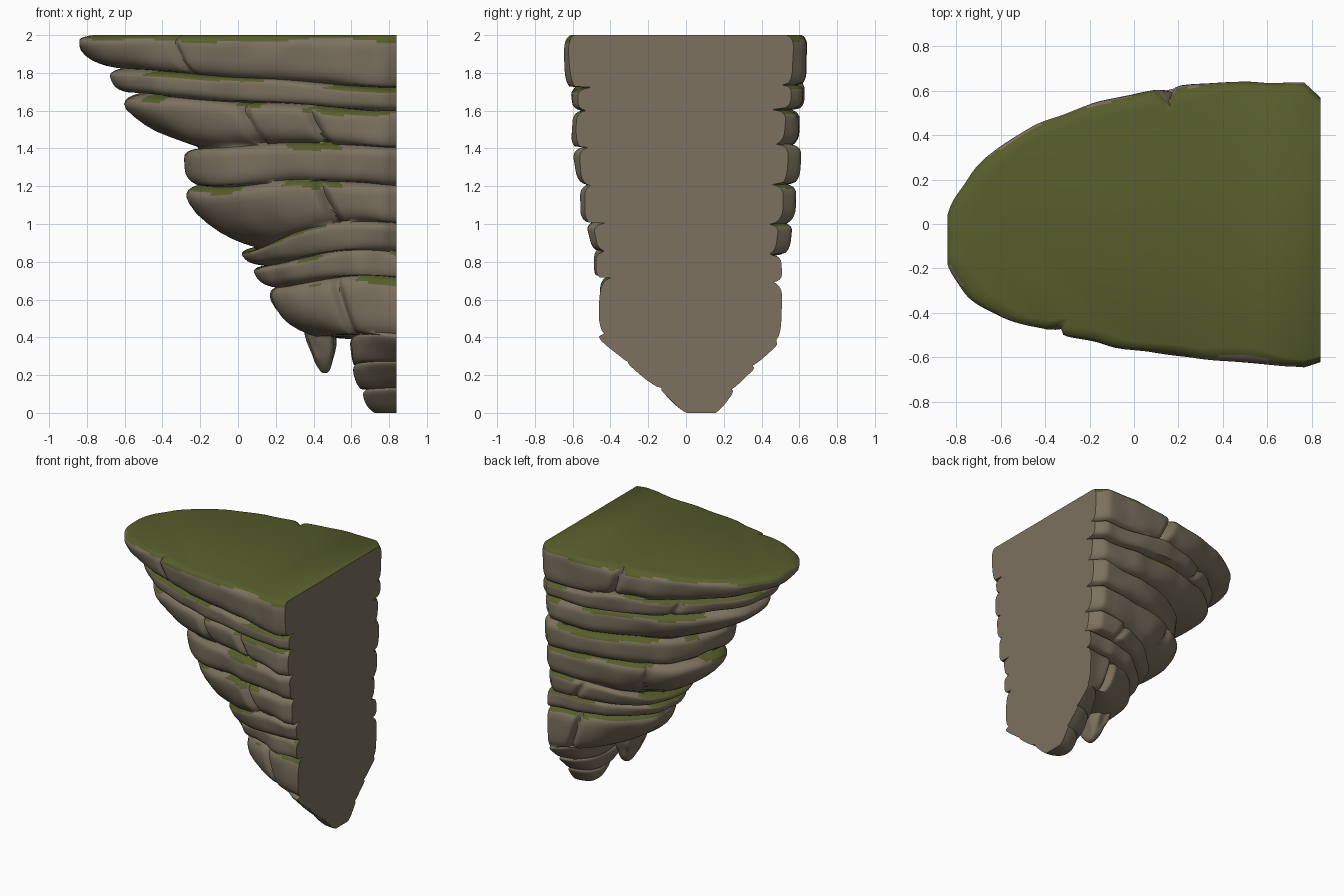
import bpy, bmesh, math
from mathutils import Vector, noise

cube = bpy.data.objects.get("Cube")
if cube:
    bpy.data.objects.remove(cube)

FLAT_X = 0.84
SEGMENTS = 190

# Strata, top to bottom: top z, dip of the top at the tip,
# tip x at top, tip x at bottom, front y, back y
LAYERS = [
    (2.00, 0, -.86, -.70, -.65, .64),
    (1.75, -.06, -.68, -.63, -.62, .62),
    (1.62, -.06, -.65, -.27, -.60, .60),
    (1.42, .02, -.29, -.26, -.60, .60),
    (1.21, .01, -.29, .07, -.57, .59),
    (1.00, .15, .01, .09, -.53, .56),
    (.84, .08, .08, .14, -.47, .50),
    (.70, .05, .16, .40, -.46, .49),
    (.39, 0, .60, .61, -.45, .49),
    (.25, 0, .61, .65, -.32, .37),
    (.12, 0, .66, .71, -.15, .26),
    (.00, 0, .73, .73, -.01, .17),
]
# Rounded cross-section shared by the strata: depth fraction, inset
SECTION = [(0, .07), (.02, .052), (.05, .035), (.09, .02), (.14, .01), (.2, .003), (.3, 0),
           (.45, 0), (.6, 0), (.72, .002), (.82, .01), (.9, .022), (.96, .04)]
# Vertical cracks: stratum, x, side, depth
CRACKS = [(0, .12, 1, .06), (0, -.38, -1, .03), (2, 0, -1, .04), (2, .36, -1, .04),
          (4, .42, -1, .05), (4, 0, 1, .03), (1, -.3, 1, .03),
          (7, .58, 1, .05), (7, .5, -1, .04), (5, .5, 1, .03)]


def material(name, colour):
    mat = bpy.data.materials.new(name)
    mat.use_nodes = True
    mat.diffuse_color = (*colour, 1)
    mat.node_tree.nodes["Principled BSDF"].inputs["Base Color"].default_value = (*colour, 1)
    return mat


rock = material("brown_rock", (.20, .165, .113))
moss = material("olive_moss", (.095, .11, .025))


def lerp(a, b, t):
    return a + (b - a) * t


def power(v, p):
    return math.copysign(abs(v) ** p, v)


def ring(index, t, inset):
    """One horseshoe outline of a stratum, from the front corner to the back."""
    top, dip_a, tip_a, tip_b, front, back = LAYERS[index]
    below = LAYERS[index + 1]
    level = lerp(top, below[0], t)
    dip = lerp(dip_a, below[1], t)
    tip = lerp(tip_a, tip_b, t * t)
    taper = t if index > 7 else t * .4
    front, back = lerp(front, below[4], taper), lerp(back, below[5], taper)
    mid, half = (front + back) / 2, (back - front) / 2
    fade = max(0, min(1, (2 - level) / .2, level / .3))
    points = []
    for i in range(SEGMENTS + 1):
        a = math.pi * (i / SEGMENTS - .5)
        c, s = max(0, math.cos(a)), math.sin(a)
        if i in (0, SEGMENTS):
            c = 0
        x = FLAT_X - (FLAT_X - tip) * power(c, .92)
        y = mid + half * power(s, .86)
        # The nose leans to the front while the back flank bulges
        if index < 4:
            y += .02 * math.sin(math.pi * c) - .08 * c ** 4
        z = level - dip * c * c
        # Stratum wobble, surface chips and cracks push the outline inwards
        wobble = noise.noise(Vector((x * 2.2, y * 2.2, index * 7.3)))
        chips = noise.noise(Vector((x * 6, y * 6, z * 5)))
        push = inset * (1 + wobble) * lerp(1, .7, abs(s))
        push += .02 * wobble * (index > 0) + .014 * chips
        if 5 < index < 9:
            push += .04 * noise.noise(Vector((x * 5, y * 5, z * 2)))
        for layer, cx, side, depth in CRACKS:
            if layer == index and side * s > 0:
                push += depth * math.exp(-((x - cx - .1 * t) / .024) ** 2)
        push = min(push, half * .6)
        # Chamfer the edges next to the flat cut
        corner = max(0, 1 - (FLAT_X - x) / .07) * (.065 if s > 0 else .03) * (index < 6)
        x += c * push * (1 - x / FLAT_X * .5)
        y -= s * push + math.copysign(corner, s)
        x = max(-.84, min(FLAT_X, x))
        # Bedding planes undulate gently
        wave = noise.noise(Vector((x * 1.6, y * 1.6, z * .8 + 4)))
        points.append(Vector((x, y, z + fade * .05 * wave)))
    return points


def finish(bm, name):
    mesh = bpy.data.meshes.new(name)
    bm.to_mesh(mesh)
    bm.free()
    obj = bpy.data.objects.new(name, mesh)
    bpy.context.collection.objects.link(obj)
    mesh.materials.append(rock)
    mesh.materials.append(moss)
    bpy.ops.object.select_all(action='DESELECT')
    obj.select_set(True)
    bpy.context.view_layer.objects.active = obj
    bpy.ops.object.shade_smooth_by_angle(angle=math.radians(55), keep_sharp_edges=True)


# Main rock: loft through all strata
bm = bmesh.new()
rows = []
for n in range(len(LAYERS) - 1):
    for depth, inset in SECTION:
        # The lowest stone is worn smoother
        rows.append([bm.verts.new(p) for p in ring(n, depth, inset * (.4 if n > 7 else 1))])
rows.append([bm.verts.new(p) for p in ring(len(LAYERS) - 2, 1, .02)])
for upper, lower in zip(rows, rows[1:]):
    for i in range(SEGMENTS):
        bm.faces.new((upper[i], lower[i], lower[i + 1], upper[i + 1]))
    # Flat cut side, kept crisp
    cut = bm.faces.new((upper[-1], lower[-1], lower[0], upper[0]))
    for edge in cut.edges:
        edge.smooth = False
bm.faces.new(rows[0])
bm.faces.new(rows[-1][::-1])
bmesh.ops.recalc_face_normals(bm, faces=bm.faces)

# Moss grows on the top and in patches on the upward-facing ledges
for face in bm.faces:
    centre = face.calc_center_median()
    patch = noise.noise(centre * 3)
    ledge = face.normal.z > .5 - .4 * patch and centre.z > .6
    ledge = ledge and patch > (-.15 if centre.y > 0 else .02)
    rim = centre.z > 1.975 - .02 * patch
    face.material_index = int((ledge or rim) and face.normal.x < .99)
finish(bm, "layered_rock")


def hanging_rock(name, centre, tip, width, depth):
    """A tapered, chipped lump of stone hanging from the underside."""
    bm = bmesh.new()
    bmesh.ops.create_icosphere(bm, subdivisions=4, radius=1)
    for v in bm.verts:
        d = v.co.copy()
        t = (1 - d.z) / 2
        scale = lerp(1.15, .5, t) * (1 + .15 * noise.noise(d * 2 + centre * 9))
        spread = Vector((power(d.x, .7) * width, power(d.y, .7) * depth, 0))
        v.co = centre.lerp(tip, t) + spread * scale
    finish(bm, name)


hanging_rock("hanging_prong", Vector((.42, .04, .6)), Vector((.46, .06, .21)), .1, .16)
hanging_rock("lower_buttress", Vector((.69, -.1, .6)), Vector((.71, -.08, .24)), .09, .16)
